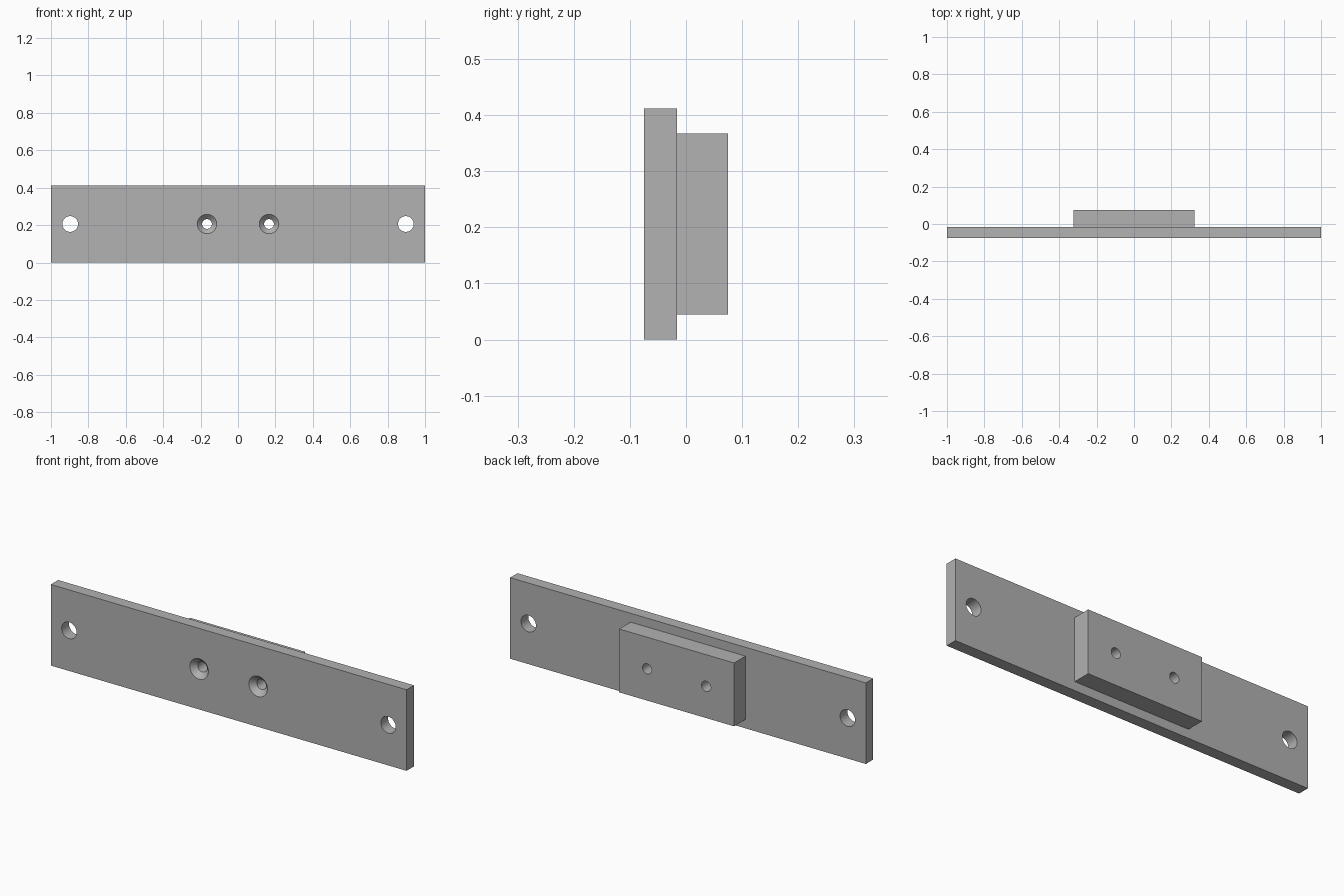
import bpy, bmesh, math
from mathutils import Matrix

cube = bpy.data.objects.get("Cube")
if cube:
    bpy.data.objects.remove(cube, do_unlink=True)

FRONT, JOINT, BACK = -0.075, -0.016, 0.075
MID_Z = 0.206
BOLT_X, BOLT_R = 0.897, 0.042
SCREW_X, SCREW_R, SINK_R = 0.166, 0.026, 0.052

grey = bpy.data.materials.new("plain grey")
grey.use_nodes = True
colour = (0.445, 0.445, 0.445, 1)
grey.diffuse_color = colour
grey.node_tree.nodes["Principled BSDF"].inputs["Base Color"].default_value = colour


def new_object(name, bm):
    bmesh.ops.recalc_face_normals(bm, faces=bm.faces)
    mesh = bpy.data.meshes.new(name)
    bm.to_mesh(mesh)
    bm.free()
    mesh.materials.append(grey)
    obj = bpy.data.objects.new(name, mesh)
    bpy.context.collection.objects.link(obj)
    return obj


def slab(name, width, y0, y1, height):
    """Box centred on x and on the hole line."""
    bm = bmesh.new()
    bmesh.ops.create_cube(bm, size=1)
    bmesh.ops.scale(bm, vec=(width, y1 - y0, height), verts=bm.verts)
    bmesh.ops.translate(bm, vec=(0, (y0 + y1) / 2, MID_Z), verts=bm.verts)
    return new_object(name, bm)


def add_cone(bm, x, y0, y1, r0, r1):
    """Round cutter along y, from radius r0 at y0 to r1 at y1."""
    place = Matrix.Translation((x, (y0 + y1) / 2, MID_Z)) @ Matrix.Rotation(-math.pi / 2, 4, "X")
    bmesh.ops.create_cone(bm, cap_ends=True, segments=48, radius1=r0, radius2=r1,
                          depth=y1 - y0, matrix=place)


def cutter(name, x, cones):
    bm = bmesh.new()
    for side in (-1, 1):
        for cone in cones:
            add_cone(bm, side * x, *cone)
    return new_object(name, bm)


def cut(obj, *tools):
    bpy.context.view_layer.objects.active = obj
    for tool in tools:
        mod = obj.modifiers.new(tool.name, "BOOLEAN")
        mod.operation = "DIFFERENCE"
        mod.solver = "EXACT"
        mod.object = tool
        bpy.ops.object.modifier_apply(modifier=mod.name)


# Long front plate and smaller block behind it
plate = slab("mounting_plate", 2.0, FRONT, JOINT, 0.412)
block = slab("backing_block", 0.646, JOINT, BACK, 0.322)

# Bolt holes near the ends, countersunk screw holes through both parts
past = 0.02
sink = SINK_R - SCREW_R
bolts = cutter("bolt_cutter", BOLT_X, [(FRONT - past, JOINT + past, BOLT_R, BOLT_R)])
screws = cutter("screw_cutter", SCREW_X, [(FRONT - past, BACK + past, SCREW_R, SCREW_R)])
sinks = cutter("countersink_cutter", SCREW_X,
               [(FRONT - past, FRONT + sink, SINK_R + past, SCREW_R)])
cut(plate, bolts, screws, sinks)
cut(block, screws)

for tool in (bolts, screws, sinks):
    bpy.data.objects.remove(tool, do_unlink=True)

# Smooth bores with crisp rims
bpy.ops.object.select_all(action="DESELECT")
for obj in (plate, block):
    obj.select_set(True)
    bpy.context.view_layer.objects.active = obj
bpy.ops.object.shade_smooth_by_angle(angle=math.radians(30))
